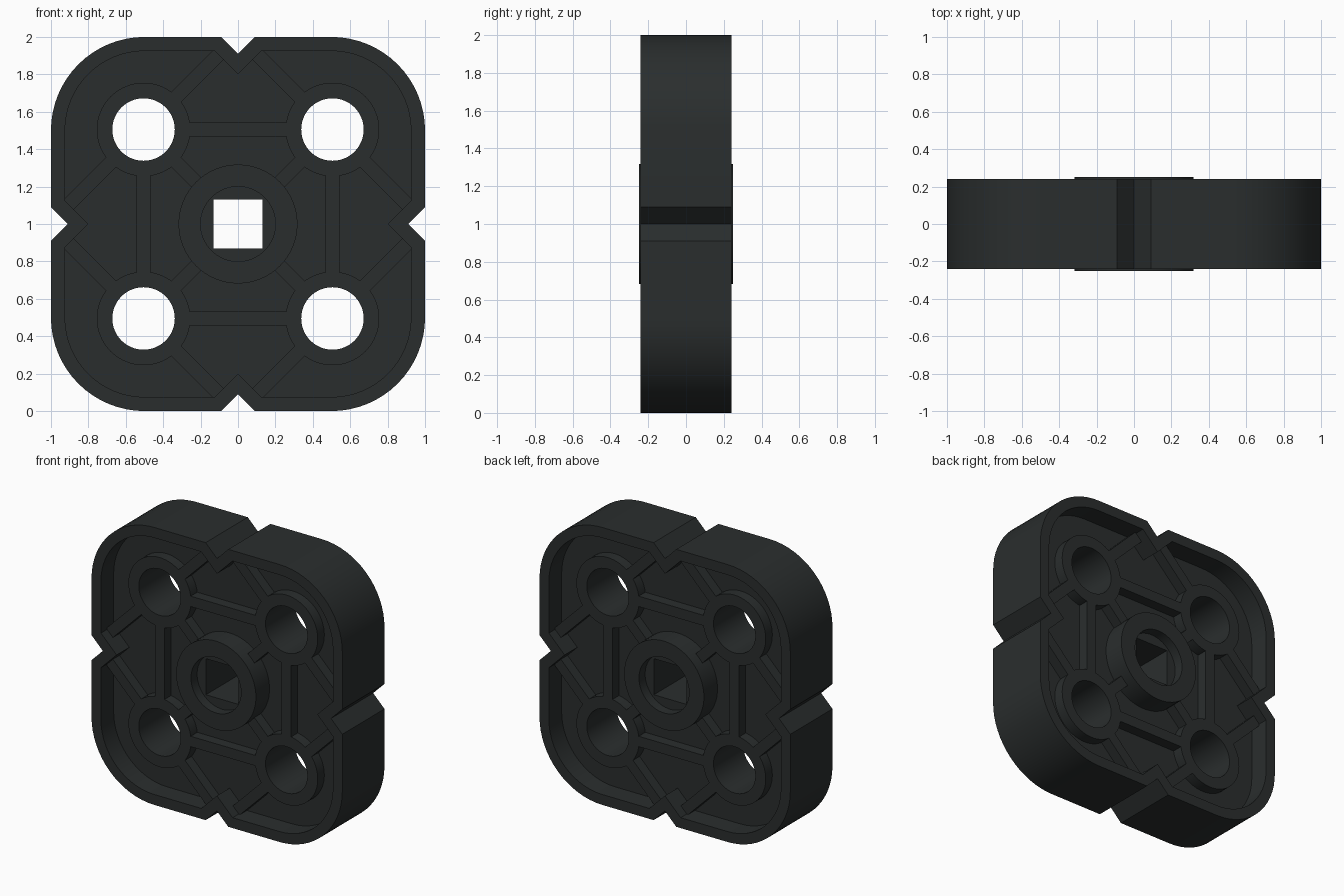
import bpy, bmesh
from math import sin, cos, pi, radians, hypot

if "Cube" in bpy.data.objects:
    bpy.data.objects.remove(bpy.data.objects["Cube"])

MID = 1.0      # height of the plate centre
POST = 0.505   # offset of the corner posts

mat = bpy.data.materials.new("dark_plastic")
mat.diffuse_color = (0.023, 0.027, 0.027, 1)
mat.use_nodes = True
mat.node_tree.nodes["Principled BSDF"].inputs["Base Color"].default_value = mat.diffuse_color


def prism(name, pts, y0, y1):
    """Extrude an (x, z) outline, measured from the plate centre, along y."""
    bm = bmesh.new()
    face = bm.faces.new([bm.verts.new((x, y0, z + MID)) for x, z in pts])
    ext = bmesh.ops.extrude_face_region(bm, geom=[face])
    verts = [v for v in ext["geom"] if isinstance(v, bmesh.types.BMVert)]
    bmesh.ops.translate(bm, verts=verts, vec=(0, y1 - y0, 0))
    bmesh.ops.recalc_face_normals(bm, faces=bm.faces[:])
    me = bpy.data.meshes.new(name)
    bm.to_mesh(me)
    bm.free()
    ob = bpy.data.objects.new(name, me)
    bpy.context.collection.objects.link(ob)
    ob.data.materials.append(mat)
    return ob


def circle(x, z, r, n=64):
    return [(x + r * cos(2 * pi * i / n), z + r * sin(2 * pi * i / n)) for i in range(n)]


def bar(x0, z0, x1, z1, w=0.075):
    d = hypot(x1 - x0, z1 - z0)
    nx, nz = -(z1 - z0) / d * w / 2, (x1 - x0) / d * w / 2
    return [(x0 + nx, z0 + nz), (x1 + nx, z1 + nz), (x1 - nx, z1 - nz), (x0 - nx, z0 - nz)]


def outline(edge, apex, half, r):
    """Rounded square with a V notch in the middle of each side."""
    c = 0.5
    q = [(0, apex), (half, edge)]
    q += [(c + r * sin(a), c + r * cos(a)) for a in (pi / 2 * i / 16 for i in range(17))]
    q.append((edge, half))
    pts = []
    for _ in range(4):
        pts += q
        q = [(z, -x) for x, z in q]
    return pts


def combine(body, part, op):
    m = body.modifiers.new(part.name, "BOOLEAN")
    m.object, m.operation, m.solver = part, op, "EXACT"
    bpy.context.view_layer.objects.active = body
    bpy.ops.object.modifier_apply(modifier=m.name)
    bpy.data.objects.remove(part)


# Notched body, hollowed on both faces to leave a rim and a web
body = prism("notched_plate", outline(1.0, 0.91, 0.09, 0.5), -0.24, 0.24)
inner = outline(0.925, 0.80, 0.125, 0.425)
for s in (-1, 1):
    combine(body, prism("pocket", inner, *sorted((s * 0.095, s * 0.4))), "DIFFERENCE")

# Corner posts and ribs
corners = [(1, 1), (1, -1), (-1, -1), (-1, 1)]
for sx, sz in corners:
    x, z = sx * POST, sz * POST
    combine(body, prism("post", circle(x, z, 0.25), -0.17, 0.17), "UNION")
    ribs = [bar(x, z, sx * 0.08, sz * 0.93),      # to top or bottom notch
            bar(x, z, sx * 0.93, sz * 0.08),      # to side notch
            bar(x, z, sx * 0.19, sz * 0.19),      # to hub
            bar(x, z, -z, x) if sx * sz > 0 else bar(x, z, z * -1, x)]  # to next post
    for pts in ribs:
        combine(body, prism("rib", pts, -0.17, 0.17), "UNION")

# Centre hub
combine(body, prism("hub", circle(0, 0, 0.318), -0.25, 0.25), "UNION")
for s in (-1, 1):
    combine(body, prism("bore", circle(0, 0, 0.2), *sorted((s * 0.18, s * 0.4))), "DIFFERENCE")
square = [(-0.13, -0.13), (0.13, -0.13), (0.13, 0.13), (-0.13, 0.13)]
combine(body, prism("square_hole", square, -0.5, 0.5), "DIFFERENCE")

# Round holes through the posts
for sx, sz in corners:
    hole = circle(sx * POST, sz * POST, 0.167)
    combine(body, prism("round_hole", hole, -0.5, 0.5), "DIFFERENCE")

bpy.ops.object.select_all(action="DESELECT")
body.select_set(True)
bpy.context.view_layer.objects.active = body
bpy.ops.object.shade_smooth_by_angle(angle=radians(30))
